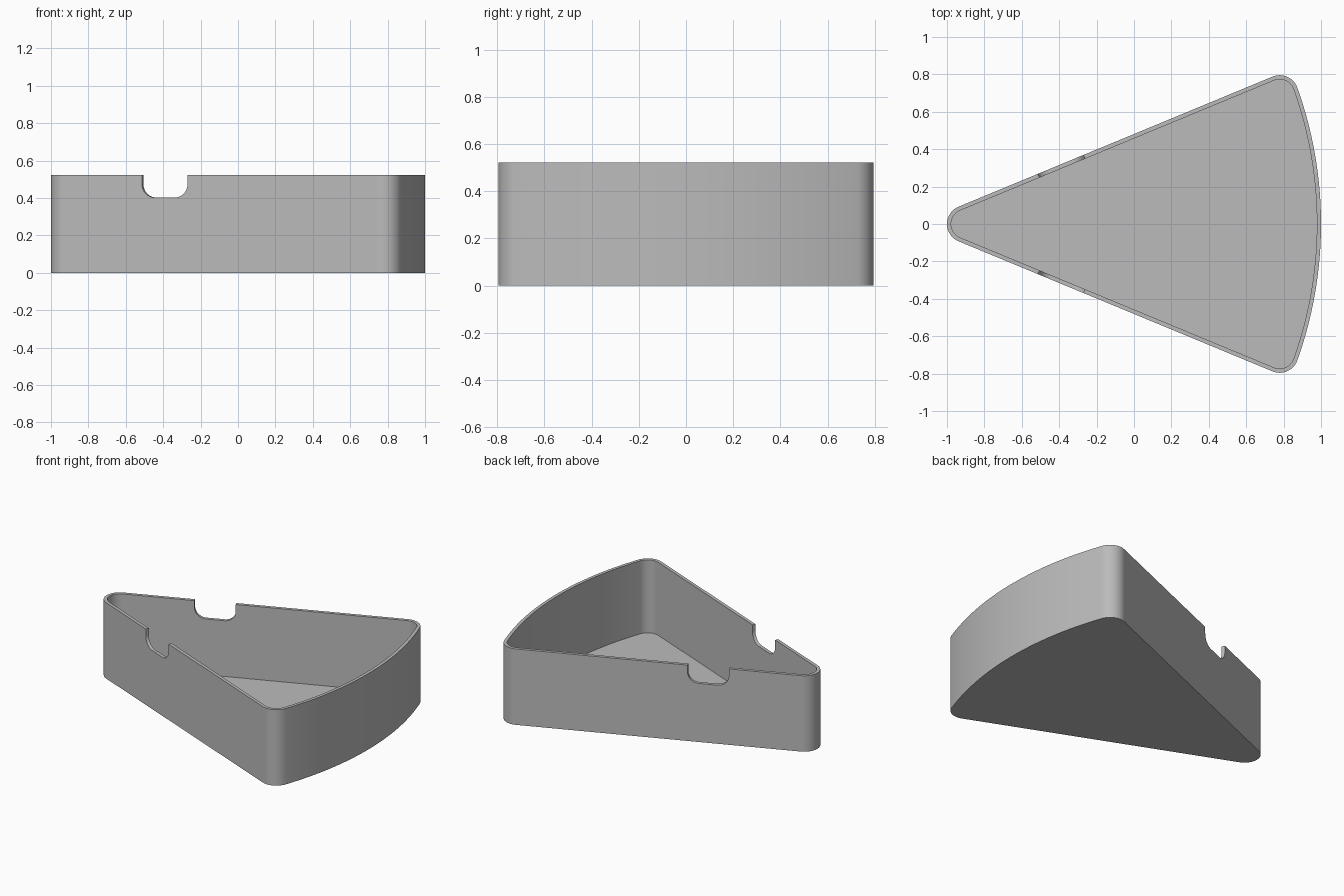
import bpy
import bmesh
from math import radians, sin, cos, asin, degrees
from mathutils import Vector

cube = bpy.data.objects.get("Cube")
if cube:
    bpy.data.objects.remove(cube, do_unlink=True)

HEIGHT = 0.522
WALL = 0.022
FLOOR = 0.02
HALF = 22.5                               # half angle of the wedge
ROUND = 0.1                               # corner radius
APEX = -1 + ROUND - ROUND / sin(radians(HALF))
REACH = 1 - APEX                          # radius of the curved end
SWING = HALF - degrees(asin(ROUND / (REACH - ROUND)))


def arc(cx, cy, r, start, end, steps):
    """Points along a circular arc, angles in degrees."""
    angles = [radians(start + (end - start) * i / steps) for i in range(steps + 1)]
    return [(cx + r * cos(a), cy + r * sin(a)) for a in angles]


def outline(inset):
    """Rounded wedge outline, shrunk by the inset."""
    r = ROUND - inset
    cx = APEX + (REACH - ROUND) * cos(radians(SWING))
    cy = (REACH - ROUND) * sin(radians(SWING))
    side = 90 + HALF
    return (arc(cx, -cy, r, -side, -SWING, 12)
            + arc(APEX, 0, REACH - inset, -SWING, SWING, 32)[1:-1]
            + arc(cx, cy, r, SWING, side, 12)
            + arc(-1 + ROUND, 0, r, side, 360 - side, 16))


def prism(name, points, push):
    """Solid made by extruding a flat polygon."""
    bm = bmesh.new()
    face = bm.faces.new([bm.verts.new(p) for p in points])
    result = bmesh.ops.extrude_face_region(bm, geom=[face], use_keep_orig=True)
    moved = [v for v in result["geom"] if isinstance(v, bmesh.types.BMVert)]
    bmesh.ops.translate(bm, verts=moved, vec=push)
    bmesh.ops.recalc_face_normals(bm, faces=bm.faces)
    mesh = bpy.data.meshes.new(name)
    bm.to_mesh(mesh)
    bm.free()
    obj = bpy.data.objects.new(name, mesh)
    bpy.context.collection.objects.link(obj)
    return obj


def notch(side):
    """Round-bottomed slot cutter, square to one straight wall."""
    a = radians(HALF)
    along = Vector((cos(a), side * sin(a), 0))
    outward = Vector((-sin(a), side * cos(a), 0))
    x = -0.392
    origin = Vector((x, side * (x - APEX) * sin(a) / cos(a), 0)) - outward * 0.06
    w, r, bottom, top = 0.132, 0.072, 0.403, HEIGHT + 0.1
    profile = ([(-w, top)]
               + arc(-w + r, bottom + r, r, 180, 270, 10)
               + arc(w - r, bottom + r, r, 270, 360, 10)
               + [(w, top)])
    points = [origin + along * u + Vector((0, 0, z)) for u, z in profile]
    return prism("notch_cutter", points, outward * 0.12)


# Tray body, hollowed and notched
tray = prism("wedge_tray", [(x, y, 0) for x, y in outline(0)], Vector((0, 0, HEIGHT)))
cavity = prism("cavity_cutter", [(x, y, FLOOR) for x, y in outline(WALL)],
               Vector((0, 0, HEIGHT)))
bpy.context.view_layer.objects.active = tray
for cutter in (cavity, notch(1), notch(-1)):
    cutter.hide_render = True
    cut = tray.modifiers.new("cut", "BOOLEAN")
    cut.operation = "DIFFERENCE"
    cut.solver = "EXACT"
    cut.object = cutter
    bpy.ops.object.modifier_apply(modifier=cut.name)
    bpy.data.objects.remove(cutter, do_unlink=True)

# Smooth corners with crisp rims
bpy.ops.object.select_all(action="DESELECT")
tray.select_set(True)
bpy.ops.object.shade_smooth_by_angle(angle=radians(30))
weighted = tray.modifiers.new("even_shading", "WEIGHTED_NORMAL")
weighted.keep_sharp = True

# Plain grey finish
grey = bpy.data.materials.new("plain_grey")
grey.use_nodes = True
color = (0.5, 0.5, 0.5, 1)
grey.diffuse_color = color
grey.node_tree.nodes["Principled BSDF"].inputs["Base Color"].default_value = color
tray.data.materials.clear()
tray.data.materials.append(grey)
